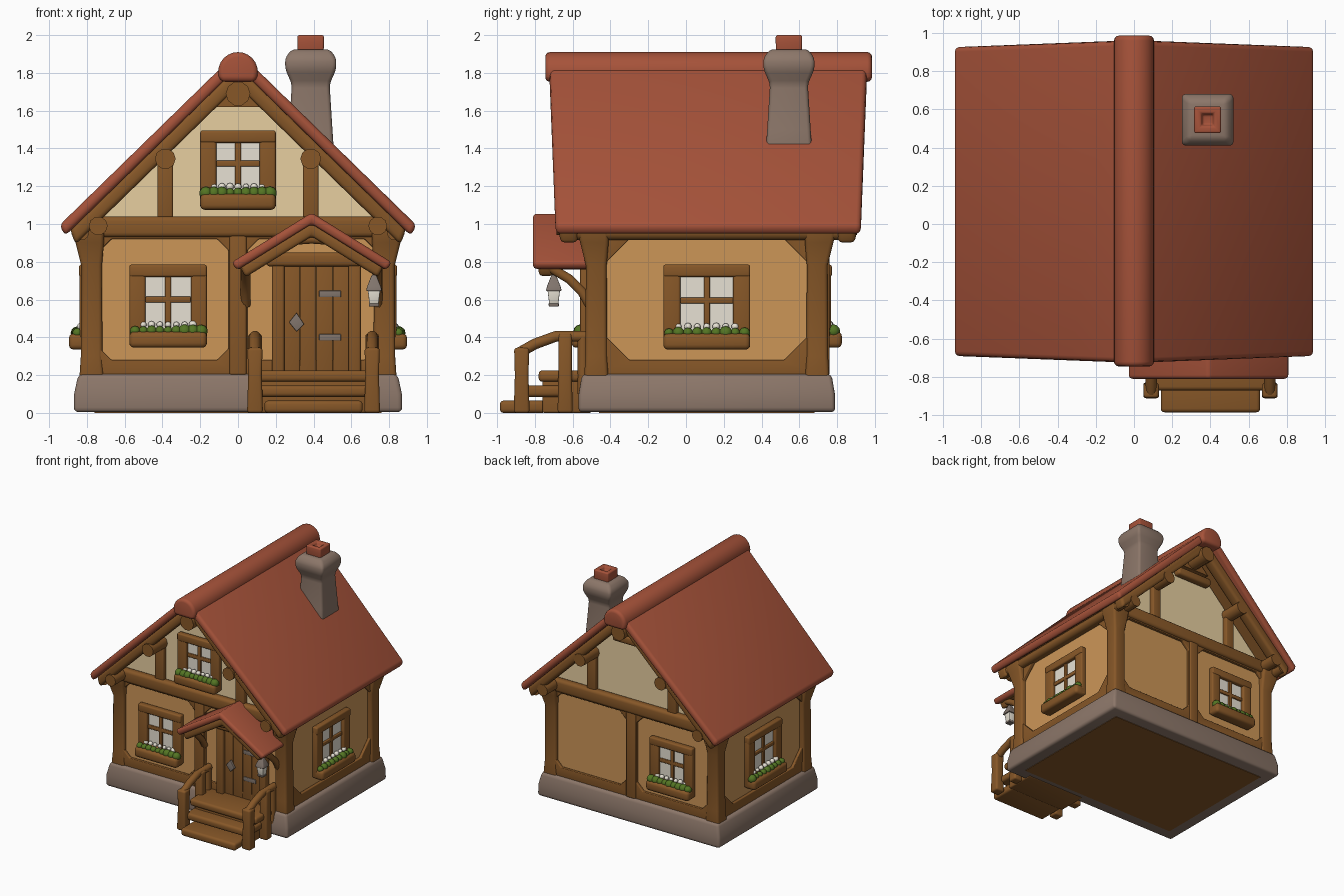
import bpy, bmesh, math, random
from mathutils import Matrix, Vector

random.seed(4)
if "Cube" in bpy.data.objects:
    bpy.data.objects.remove(bpy.data.objects["Cube"])


def material(name, r, g, b):
    col = [(c / 255) ** 2.2 for c in (r, g, b)] + [1]
    m = bpy.data.materials.new(name)
    m.use_nodes = True
    m.diffuse_color = col
    m.node_tree.nodes["Principled BSDF"].inputs["Base Color"].default_value = col
    return m


TIMBER = material("timber brown", 134, 88, 44)
TAN = material("tan plaster", 203, 149, 88)
CREAM = material("cream plaster", 232, 207, 160)
ROOF = material("clay red", 164, 83, 60)
STONE = material("grey brown stone", 139, 118, 105)
GLASS = material("pale glass", 232, 226, 212)
LEAF = material("leaf green", 84, 116, 40)
IRON = material("iron grey", 128, 116, 108)


def wall_frame(x, y, angle):
    """Wall space: u to the viewer's right, v up, w outward."""
    return Matrix.Translation((x, y, 0)) @ Matrix.Rotation(angle, 4, "Z") @ Matrix.Rotation(math.pi / 2, 4, "X")


WORLD = Matrix()
GRID = wall_frame(0, 0, 0)
FRONT = wall_frame(0, -0.50, 0)
BACK = wall_frame(0, 0.72, math.pi)
LEFT = wall_frame(0.79, 0.11, math.pi / 2)
RIGHT = wall_frame(-0.79, 0.11, -math.pi / 2)


def finish(name, bm, mat, frame=WORLD, bevel=0):
    bmesh.ops.recalc_face_normals(bm, faces=bm.faces)
    if bevel:
        edges = [e for e in bm.edges if e.calc_face_angle(0) > 0.4]
        bmesh.ops.bevel(bm, geom=edges, offset=bevel, segments=3, profile=0.5, affect="EDGES", clamp_overlap=True)
    bm.transform(frame)
    me = bpy.data.meshes.new(name)
    bm.to_mesh(me)
    bm.free()
    me.shade_smooth()
    me.set_sharp_from_angle(angle=math.radians(42))
    me.materials.append(mat)
    ob = bpy.data.objects.new(name, me)
    bpy.context.collection.objects.link(ob)
    return ob


def box(name, a, b, mat, frame=WORLD, bevel=0.012):
    bm = bmesh.new()
    bmesh.ops.create_cube(bm, size=1)
    a, b = Vector(a), Vector(b)
    for v in bm.verts:
        v.co = (a + b) / 2 + Vector(p * q for p, q in zip(v.co, b - a))
    return finish(name, bm, mat, frame, bevel)


def prism(name, pts, w0, w1, mat, frame=GRID, bevel=0.0, skew=None):
    bm = bmesh.new()
    lo, hi = [[bm.verts.new((u, v, w)) for u, v in pts] for w in (w0, w1)]
    bm.faces.new(lo)
    bm.faces.new(hi)
    for i in range(len(pts)):
        j = i - 1
        bm.faces.new((lo[j], lo[i], hi[i], hi[j]))
    if skew:
        for v in bm.verts:
            v.co.z += skew(v.co)
    return finish(name, bm, mat, frame, bevel)


def loft(name, x, y, rings, mat, bevel=0.02):
    """Square tower; each ring is (height, half width, shift x, shift y)."""
    bm = bmesh.new()
    loops = [[bm.verts.new((x + dx + sx * h, y + dy + sy * h, z)) for sx, sy in ((-1, -1), (1, -1), (1, 1), (-1, 1))]
             for z, h, dx, dy in rings]
    for p, q in zip(loops, loops[1:]):
        for i in range(4):
            bm.faces.new((p[i - 1], p[i], q[i], q[i - 1]))
    bm.faces.new(loops[0])
    bm.faces.new(loops[-1])
    return finish(name, bm, mat, WORLD, bevel)


def tube(name, pts, r, mat=TIMBER):
    cu = bpy.data.curves.new(name, "CURVE")
    cu.dimensions = "3D"
    cu.bevel_depth, cu.bevel_resolution, cu.use_fill_caps = r, 3, True
    sp = cu.splines.new("POLY")
    sp.points.add(len(pts) - 1)
    for p, co in zip(sp.points, pts):
        p.co = (*co, 1)
    cu.materials.append(mat)
    ob = bpy.data.objects.new(name, cu)
    bpy.context.collection.objects.link(ob)


def blobs(name, spots, r, mat, frame):
    bm = bmesh.new()
    for s in spots:
        k = r * random.uniform(0.8, 1.2)
        bmesh.ops.create_icosphere(bm, subdivisions=2, radius=k, matrix=Matrix.Translation(s))
    finish(name, bm, mat, frame)


def panel_frame(name, frame, u0, u1, v0, v1, edges, cut=0.09):
    """Timber ring around an opening with clipped corners."""
    bm = bmesh.new()
    c = cut
    inner = [[(u0, v0 + c), (u0 + c, v0)], [(u1 - c, v0), (u1, v0 + c)],
             [(u1, v1 - c), (u1 - c, v1)], [(u0 + c, v1), (u0, v1 - c)]]
    o0, o1, p0, p1 = edges
    outer = [bm.verts.new((u, v, 0)) for u, v in ((o0, p0), (o1, p0), (o1, p1), (o0, p1))]
    ring = [[bm.verts.new((u, v, 0)) for u, v in pair] for pair in inner]
    for i in range(4):
        bm.faces.new((outer[i], ring[i][1], ring[i][0]))
        bm.faces.new((outer[i - 1], outer[i], ring[i][0], ring[i - 1][1]))
    ext = bmesh.ops.extrude_face_region(bm, geom=bm.faces[:])
    for g in ext["geom"]:
        if isinstance(g, bmesh.types.BMVert):
            g.co.z = 0.028
    finish(name, bm, TIMBER, frame, 0.006)


def window(name, frame, u, v0, w, h, pw):
    top, low, a, p = v0 + h, v0 + 0.09, w / 2, pw / 2
    box(name + "_glass", (u - p, low, 0), (u + p, top - 0.05, 0.018), GLASS, frame, 0)
    for s in (-1, 1):
        x = sorted((u + s * p, u + s * a))
        box(name + "_side", (x[0], v0, 0), (x[1], top, 0.048), TIMBER, frame)
    box(name + "_head", (u - a, top - 0.065, 0), (u + a, top, 0.052), TIMBER, frame)
    mid = (low + top - 0.05) / 2 + 0.01
    box(name + "_mullion", (u - 0.016, low, 0), (u + 0.016, top - 0.05, 0.032), TIMBER, frame, 0.006)
    box(name + "_crossbar", (u - p, mid - 0.016, 0), (u + p, mid + 0.016, 0.032), TIMBER, frame, 0.006)
    box(name + "_planter", (u - a, v0 - 0.01, 0), (u + a, v0 + 0.075, 0.105), TIMBER, frame, 0.025)
    n = 9
    row = [u + (i / (n - 1) - 0.5) * (w - 0.06) for i in range(n)]
    blobs(name + "_leaves", [(x, v0 + 0.078, 0.06) for x in row], 0.031, LEAF, frame)
    blobs(name + "_flowers", [(x, v0 + 0.112, 0.04) for x in row[1:-1]], 0.019, GLASS, frame)


def chevron(cx, half, apex, slope, thick, inset=0.03):
    e = apex - slope * half
    return [(cx - half, e), (cx, apex), (cx + half, e), (cx + half - inset, e + slope * inset - thick),
            (cx, apex - thick), (cx - half + inset, e + slope * inset - thick)]


# Base and walls
loft("stone_base", 0, 0, [(0.004, 0.87, 0, 0), (0.10, 0.868, 0, 0), (0.205, 0.845, 0, 0)], STONE, 0.025)
base = bpy.data.objects["stone_base"]
for v in base.data.vertices:
    v.co.y = v.co.y * 0.68 / 0.87 + 0.11
box("floor_underside", (-0.76, -0.46, 0), (0.76, 0.68, 0.009), TIMBER, bevel=0)
box("lower_walls", (-0.79, -0.50, 0.15), (0.79, 0.72, 0.97), TAN, bevel=0)
prism("gable_walls", [(-0.80, 0.96), (0.80, 0.96), (0, 1.76)], -0.71, 0.49, CREAM)

# Timber framing
for label, fr in (("front", FRONT), ("back", BACK)):
    for a, b in ((-0.73, -0.05), (0.05, 0.73)):
        outer = (-0.80, 0) if a < 0 else (0, 0.80)
        panel_frame(label + "_panel_frame", fr, a, b, 0.28, 0.92, (*outer, 0.19, 0.97), 0.06)
    box(label + "_cross_beam", (-0.82, 0.93, -0.02), (0.82, 1.04, 0.05), TIMBER, fr, 0.025)
    box(label + "_mid_post", (-0.045, 0.2, 0), (0.045, 0.95, 0.04), TIMBER, fr)
    for s in (-1, 1):
        box(label + "_gable_stud", (s * 0.385 - 0.042, 1.02, -0.03), (s * 0.385 + 0.042, 1.37, 0.03), TIMBER, fr)
    prism(label + "_peak_board", [(-0.15, 1.62), (0.15, 1.62), (0, 1.77)], -0.03, 0.03, TIMBER, fr)
box("back_collar", (-0.17, 1.52, -0.02), (0.17, 1.59, 0.05), TIMBER, BACK, 0.02)
for label, fr in (("left", LEFT), ("right", RIGHT)):
    panel_frame(label + "_panel_frame", fr, -0.53, 0.53, 0.28, 0.92, (-0.61, 0.61, 0.19, 0.97), 0.12)
for sx in (-1, 1):
    for y, sy in ((-0.475, -1), (0.695, 1)):
        loft("corner_post", sx * 0.775, y,
             [(0.18, 0.065, 0, 0), (0.30, 0.057, 0, 0), (0.78, 0.055, 0, 0), (0.90, 0.075, sx * 0.01, sy * 0.01),
              (0.98, 0.085, sx * 0.02, sy * 0.02)], TIMBER)
    tube("eave_beam", [(sx * 0.83, -0.65, 0.955), (sx * 0.83, 0.88, 0.955)], 0.042)
    for x, z, r in ((0.74, 0.99, 0.05), (0.385, 1.345, 0.055)):
        tube("purlin", [(sx * x, -0.685, z), (sx * x, 0.905, z)], r)
tube("ridge_beam", [(0, -0.70, 1.69), (0, 0.93, 1.69)], 0.065)

# Main roof
flare = lambda c: (1 if c.z > 0 else -1) * 0.035 * (1 - abs(c.x) / 0.94)
prism("main_roof", chevron(0, 0.945, 1.915, 0.975, 0.085), -0.925, 0.69, ROOF, bevel=0.025, skew=flare)
prism("roof_soffit", chevron(0, 0.88, 1.835, 0.975, 0.04), -0.88, 0.65, TIMBER)
for w in (-0.90, 0.57):
    prism("barge_board", chevron(0, 0.89, 1.84, 0.975, 0.11), w, w + 0.10, TIMBER, bevel=0.025)
ridge = [(0.105 * math.cos(t), 1.805 + 0.105 * math.sin(t)) for t in [i * math.pi / 12 for i in range(-2, 15)]]
prism("ridge_cap", ridge, -0.985, 0.745, ROOF, bevel=0.025)

# Chimney
loft("chimney", 0.385, 0.545, [(1.35, 0.125, 0, 0), (1.50, 0.115, 0, 0), (1.74, 0.10, 0, 0), (1.82, 0.135, 0, 0),
                               (1.88, 0.135, 0, 0), (1.925, 0.10, 0, 0)], STONE)
loft("chimney_pot", 0.385, 0.545, [(1.90, 0.068, 0, 0), (1.96, 0.07, 0, 0), (2.0, 0.07, 0, 0), (2.0, 0.035, 0, 0),
                                   (1.97, 0.025, 0, 0)], ROOF, 0.01)

# Windows with planters
window("front_window", FRONT, -0.37, 0.355, 0.41, 0.43, 0.24)
window("gable_window", FRONT, 0, 1.085, 0.40, 0.41, 0.23)
window("back_window", BACK, 0.39, 0.355, 0.41, 0.43, 0.24)
window("left_window", LEFT, 0, 0.345, 0.46, 0.44, 0.28)
window("right_window", RIGHT, 0, 0.345, 0.46, 0.44, 0.28)

# Door
for i in range(4):
    box("door_plank", (0.24 + i * 0.0875, 0.2, 0), (0.326 + i * 0.0875, 0.80, 0.03), TIMBER, FRONT, 0.005)
for x in (0.18, 0.585):
    box("door_jamb", (x, 0.2, 0), (x + 0.065, 0.82, 0.06), TIMBER, FRONT)
box("door_lintel", (0.15, 0.775, 0), (0.68, 0.85, 0.07), TIMBER, FRONT, 0.02)
for z in (0.40, 0.63):
    box("door_hinge", (0.43, z - 0.017, 0.03), (0.545, z + 0.017, 0.038), IRON, FRONT, 0.003)
prism("door_handle", [(0.27, 0.48), (0.31, 0.43), (0.35, 0.47), (0.31, 0.53)], 0.03, 0.05, IRON, FRONT, 0.004)

# Porch roof, braces and lantern
prism("porch_roof", chevron(0.39, 0.425, 1.06, 0.62, 0.06), 0.48, 0.81, ROOF, bevel=0.02)
prism("porch_barge_board", chevron(0.39, 0.38, 1.01, 0.62, 0.075), 0.70, 0.78, TIMBER, bevel=0.02)
prism("porch_soffit", chevron(0.39, 0.39, 1.005, 0.62, 0.02), 0.48, 0.77, TIMBER)
tube("porch_arch", [(0.39 + 0.31 * math.cos(t), -0.72, 0.78 + 0.14 * math.sin(t))
                    for t in [i * math.pi / 10 for i in range(11)]], 0.025)
for x in (0.04, 0.74):
    tube("porch_beam", [(x, -0.77, 0.785), (x, -0.5, 0.785)], 0.028)
    tube("porch_brace", [(x, -0.51, 0.57), (x, -0.55, 0.64), (x, -0.62, 0.71), (x, -0.72, 0.77)], 0.026)
loft("lantern_glass", 0.72, -0.70, [(0.575, 0.024, 0, 0), (0.65, 0.033, 0, 0)], GLASS, 0.006)
loft("lantern_cap", 0.72, -0.70, [(0.645, 0.042, 0, 0), (0.67, 0.036, 0, 0), (0.73, 0.012, 0, 0)], IRON, 0.006)
loft("lantern_foot", 0.72, -0.70, [(0.562, 0.026, 0, 0), (0.58, 0.028, 0, 0)], IRON, 0.004)
tube("lantern_hook", [(0.72, -0.70, 0.72), (0.72, -0.70, 0.79)], 0.007, IRON)

# Steps and railings
box("bottom_step", (0.14, -0.985, 0), (0.66, -0.74, 0.065), TIMBER, bevel=0.02)
box("middle_step", (0.10, -0.87, 0.085), (0.70, -0.66, 0.145), TIMBER, bevel=0.02)
box("landing", (0.08, -0.78, 0.165), (0.72, -0.50, 0.225), TIMBER, bevel=0.02)
box("step_core", (0.12, -0.76, 0.0), (0.68, -0.50, 0.19), TIMBER)
for x in (0.09, 0.71):
    loft("front_newel", x, -0.87, [(0, 0.042, 0, 0), (0.2, 0.036, 0, 0), (0.345, 0.04, 0, 0)], TIMBER, 0.015)
    loft("rear_newel", x, -0.64, [(0, 0.04, 0, 0), (0.2, 0.036, 0, 0), (0.42, 0.036, 0, 0)], TIMBER, 0.015)
    tube("hand_rail", [(x, -0.88, 0.32), (x, -0.80, 0.365), (x, -0.69, 0.405), (x, -0.52, 0.405)], 0.03)
    tube("wall_post", [(x, -0.545, 0.1), (x, -0.545, 0.41)], 0.03)
